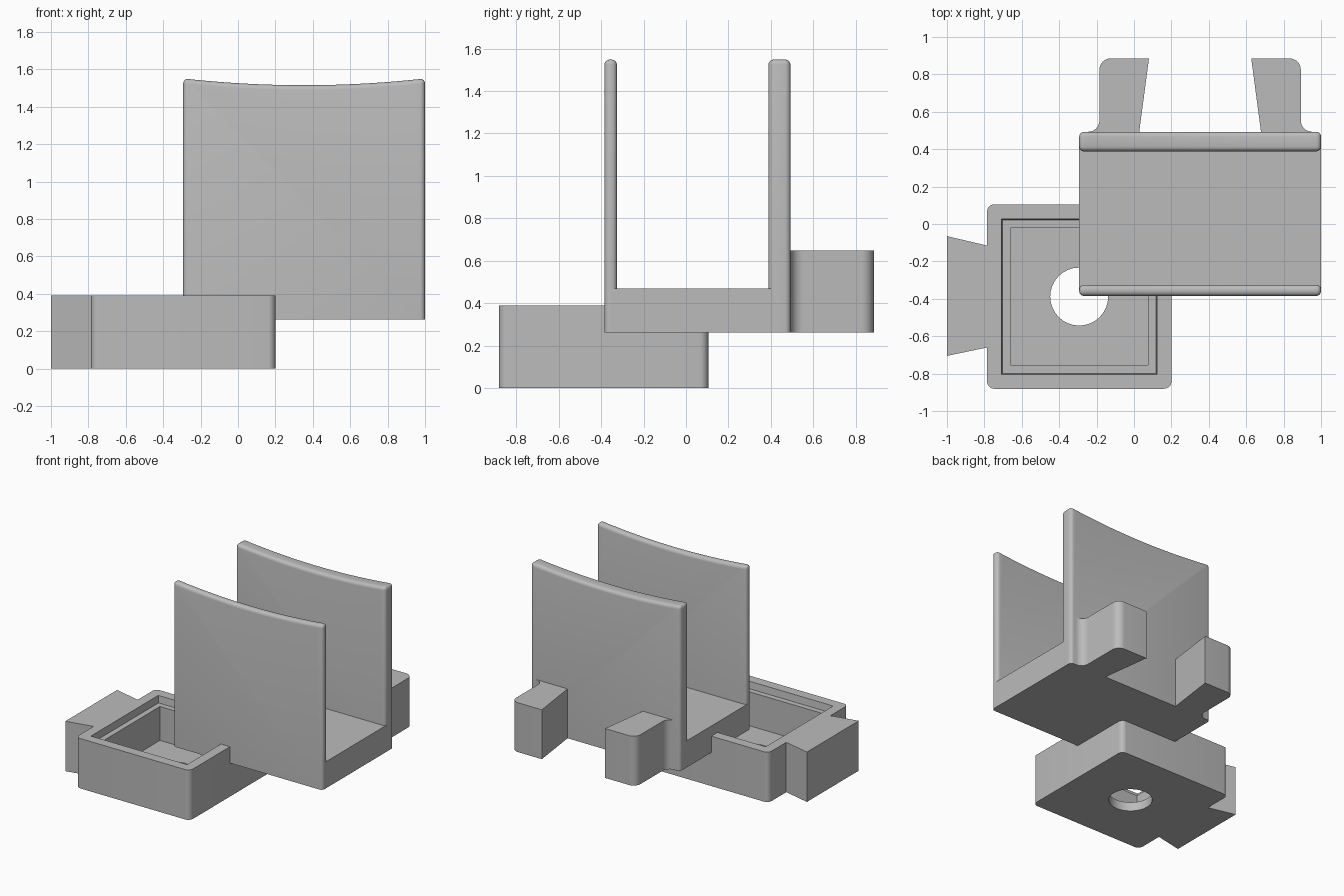
import bpy, bmesh, math
from mathutils import Vector

if "Cube" in bpy.data.objects:
    bpy.data.objects.remove(bpy.data.objects["Cube"])

grey = bpy.data.materials.new("plain grey")
grey.use_nodes = True
grey.diffuse_color = (0.5, 0.5, 0.5, 1)
grey.node_tree.nodes["Principled BSDF"].inputs["Base Color"].default_value = (0.5, 0.5, 0.5, 1)


def finish(bm, name):
    bmesh.ops.remove_doubles(bm, verts=bm.verts, dist=1e-5)
    bmesh.ops.recalc_face_normals(bm, faces=bm.faces)
    mesh = bpy.data.meshes.new(name)
    bm.to_mesh(mesh)
    bm.free()
    mesh.materials.append(grey)
    ob = bpy.data.objects.new(name, mesh)
    bpy.context.collection.objects.link(ob)
    bpy.ops.object.select_all(action='DESELECT')
    ob.select_set(True)
    bpy.context.view_layer.objects.active = ob
    bpy.ops.object.shade_smooth_by_angle(angle=math.radians(35))
    return ob


def prism(points, offset):
    """Extrude a closed outline along an offset vector."""
    bm = bmesh.new()
    face = bm.faces.new([bm.verts.new(p) for p in points])
    new = bmesh.ops.extrude_face_region(bm, geom=[face], use_keep_orig=True)["geom"]
    bmesh.ops.translate(bm, vec=offset, verts=[v for v in new if isinstance(v, bmesh.types.BMVert)])
    bmesh.ops.recalc_face_normals(bm, faces=bm.faces)
    return bm


def arc(cx, cy, r, start, end, steps=8):
    angles = [math.radians(start + (end - start) * i / steps) for i in range(steps + 1)]
    return [(cx + r * math.cos(a), cy + r * math.sin(a)) for a in angles]


# Open tray: nested rounded loops run from the drain hole round the outside and back
TRAY_X, TRAY_Y = -0.293, -0.388


def tray_loop(half, radius, z):
    pts = []
    for k, (sx, sy) in enumerate([(1, 1), (-1, 1), (-1, -1), (1, -1)]):
        inset = half - radius
        pts += arc(TRAY_X + sx * inset, TRAY_Y + sy * inset, radius, 90 * k, 90 * k + 90)
    return [Vector((x, y, z)) for x, y in pts]


bm = bmesh.new()
sections = [(0.155, 0.155, 0), (0.493, 0.04, 0), (0.493, 0.04, 0.39), (0.416, 0, 0.39),
            (0.41, 0, 0.335), (0.367, 0, 0.335), (0.367, 0, 0.07), (0.155, 0.155, 0.07)]
loops = [[bm.verts.new(p) for p in tray_loop(*s)] for s in sections]
for a, b in zip(loops, loops[1:] + loops[:1]):
    for i in range(len(a)):
        j = (i + 1) % len(a)
        bm.faces.new((a[i], a[j], b[j], b[i]))
bmesh.ops.remove_doubles(bm, verts=bm.verts, dist=1e-5)
bmesh.ops.dissolve_degenerate(bm, dist=1e-5, edges=bm.edges)
finish(bm, "tray")

# Dovetail on the tray's side
tail = [(-0.77, -0.657), (-1, -0.705), (-1, -0.065), (-0.77, -0.119)]
finish(prism([(x, y, 0) for x, y in tail], (0, 0, 0.39)), "tray_dovetail")

# Holder: floor slab between two upright plates with dipped, rounded tops
LEFT, RIGHT, BOTTOM = -0.293, 1.0, 0.262
MID = (LEFT + RIGHT) / 2
HALF = (RIGHT - LEFT) / 2


def plate(name, y0, y1, radius):
    n = 24
    top = []
    for i in range(n + 1):
        t = 1 - 2 * i / n
        top.append((MID + HALF * t, y0, 1.515 + 0.036 * t * t))
    outline = [(LEFT, y0, BOTTOM), (RIGHT, y0, BOTTOM)] + top
    bm = prism(outline, (0, y1 - y0, 0))
    # Round everything except the flat underside and the joints along the top
    edges = []
    for e in bm.edges:
        a, b = (v.co for v in e.verts)
        under = max(a.z, b.z) < BOTTOM + 0.01
        across_top = abs(a.y - b.y) > 0.01 and abs(a.x - MID) < HALF - 0.01
        if not under and not across_top:
            edges.append(e)
    bmesh.ops.bevel(bm, geom=edges, offset=radius, segments=4, profile=0.5,
                    affect='EDGES', clamp_overlap=True)
    finish(bm, name)


plate("front_plate", -0.385, -0.325, 0.026)
plate("back_plate", 0.388, 0.493, 0.026)
floor = [(LEFT, -0.357), (RIGHT, -0.357), (RIGHT, 0.465), (LEFT, 0.465)]
finish(prism([(x, y, BOTTOM) for x, y in floor], (0, 0, 0.47 - BOTTOM)), "holder_floor")

# Pair of rear lugs that form a dovetail socket, with a blended root and rounded outer corner
for name, side in (("right_lug", 1), ("left_lug", -1)):
    outline = [(0.025, 0.47), (0.08, 0.885)]
    outline += arc(-0.125, 0.825, 0.06, 90, 180)
    outline += arc(-0.245, 0.553, 0.06, 0, -90)
    outline += [(-0.245, 0.47)]
    pts = [(MID + side * (x - MID), y, BOTTOM) for x, y in outline]
    finish(prism(pts, (0, 0, 0.648 - BOTTOM)), name)
